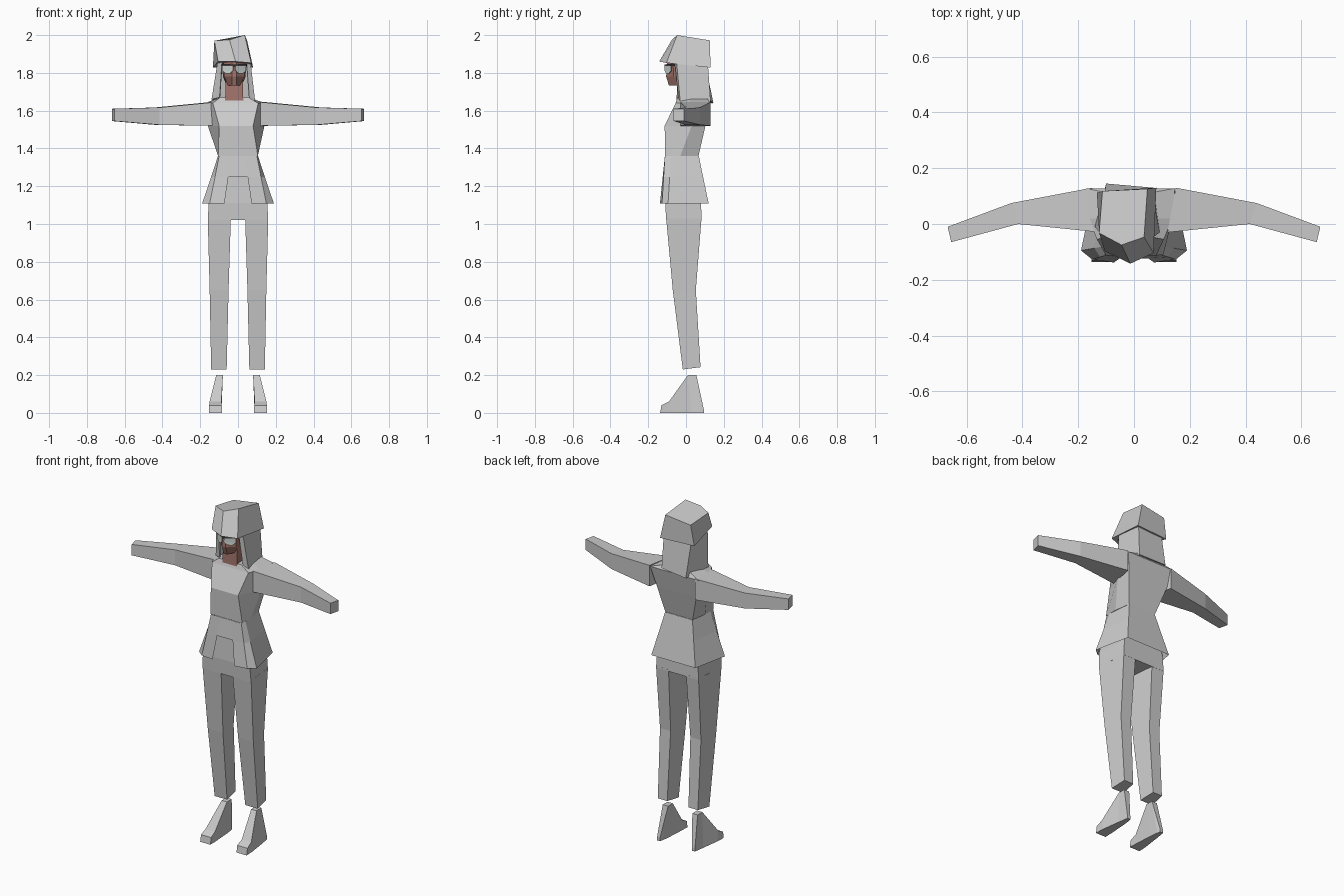
import bpy, bmesh
from mathutils import Vector

cube = bpy.data.objects.get("Cube")
if cube:
    bpy.data.objects.remove(cube, do_unlink=True)


def material(name, r, g, b):
    mat = bpy.data.materials.new(name)
    mat.use_nodes = True
    mat.diffuse_color = (r, g, b, 1)
    mat.node_tree.nodes["Principled BSDF"].inputs["Base Color"].default_value = (r, g, b, 1)
    return mat


GREY = material("light grey", 0.6, 0.6, 0.6)
SKIN = material("brown skin", 0.37, 0.18, 0.15)
LENS = material("pale lens", 0.6, 0.66, 0.63)
FRAME = material("dark frame", 0.06, 0.05, 0.05)


def loft(name, rings, mat, closed=True, skip=None, thickness=0):
    """Bridge matching rings of points; skip(row, column) leaves a face out."""
    bm = bmesh.new()
    rows = [[bm.verts.new(p) for p in ring] for ring in rings]
    count = len(rows[0])
    for r in range(len(rows) - 1):
        low, high = rows[r], rows[r + 1]
        for c in range(count if closed else count - 1):
            if skip and skip(r, c):
                continue
            d = (c + 1) % count
            bm.faces.new((low[c], low[d], high[d], high[c]))
    if closed and not skip:
        bm.faces.new(rows[0])
        bm.faces.new(rows[-1])
    bmesh.ops.recalc_face_normals(bm, faces=bm.faces)
    mesh = bpy.data.meshes.new(name)
    bm.to_mesh(mesh)
    bm.free()
    mesh.materials.append(mat)
    obj = bpy.data.objects.new(name, mesh)
    bpy.context.collection.objects.link(obj)
    if thickness:
        mod = obj.modifiers.new("thickness", 'SOLIDIFY')
        mod.thickness = thickness
    return obj


def mirrored(half, z, cx=0.0):
    """Ring from (x, y) points of the left half, front to back."""
    left = [(cx + x, y, z) for x, y in half]
    right = [(cx - x, y, z) for x, y in reversed(half)]
    return left + right


def box(z, x0, x1, y0, y1, s=1, lift=0.0, taper=0.0):
    """Four-sided ring; lift raises the back, taper narrows it."""
    return [(s * x0, y0, z), (s * x1, y0, z),
            (s * (x1 - taper), y1, z + lift), (s * (x0 + taper), y1, z + lift)]


# Shirt body
loft("torso", [
    mirrored([(0.105, -0.11), (0.105, -0.03), (0.09, 0.066)], 1.36),
    mirrored([(0.09, -0.113), (0.15, 0.03), (0.13, 0.103)], 1.52, -0.01),
    mirrored([(0.12, -0.055), (0.15, 0.02), (0.16, 0.128)], 1.64, -0.013),
    mirrored([(0.075, -0.045), (0.08, 0.02), (0.07, 0.11)], 1.67, -0.02),
], GREY)

# Flared shirt hem with a front notch
waist = [(0.035, -0.112), (0.1, -0.112), (0.106, -0.08), (0.09, 0.068)]
flare = [(0.072, -0.138), (0.15, -0.127), (0.19, -0.095), (0.145, 0.12)]
middle = [Vector(a).lerp(Vector(b), 0.43) for a, b in zip(waist, flare)]
hem_rings = [mirrored(waist, 1.36), mirrored(middle, 1.25), mirrored(flare, 1.108)]
loft("shirt_hem", hem_rings, GREY,
     skip=lambda r, c: r == 1 and c == len(waist) * 2 - 1)

# Hips
loft("hips", [
    box(1.02, -0.16, 0.16, -0.105, 0.082, taper=0.02),
    box(1.11, -0.155, 0.155, -0.11, 0.08, taper=0.02),
    box(1.34, -0.095, 0.095, -0.1, 0.06),
], GREY)

for side, s in (("left", 1), ("right", -1)):
    # Arm, from shoulder to hand
    arm = []
    for xf, xb, yf, yb, z0, z1 in ((0.12, 0.15, -0.03, 0.13, 1.52, 1.645),
                                   (0.415, 0.44, 0.0, 0.075, 1.525, 1.617),
                                   (0.655, 0.668, -0.065, -0.01, 1.545, 1.61)):
        arm.append([(s * xf, yf, z0), (s * xf, yf, z1), (s * xb, yb, z1), (s * xb, yb, z0)])
    loft(side + "_arm", arm, GREY)

    # Trouser leg
    loft(side + "_leg", [
        box(0.23, 0.06, 0.142, -0.017, 0.077, s, lift=0.012, taper=0.01),
        box(0.65, 0.05, 0.15, -0.07, 0.052, s, taper=0.015),
        box(1.03, 0.038, 0.16, -0.105, 0.082, s, taper=0.02),
    ], GREY)

    # Shoe, from narrow heel to toe
    shoe = []
    for y, x0, x1, z, zy in ((0.095, 0.105, 0.125, 0.02, 0.094),
                             (0.075, 0.1, 0.128, 0.2, 0.055),
                             (0.03, 0.095, 0.135, 0.2, 0.01),
                             (-0.08, 0.088, 0.15, 0.06, -0.09),
                             (-0.137, 0.086, 0.153, 0.04, -0.13)):
        top_in, top_out = (0.08, 0.115) if z > 0.1 else (x0, x1)
        shoe.append([(s * x0, y, 0), (s * x1, y, 0),
                     (s * top_out, zy, z), (s * top_in, zy, z)])
    loft(side + "_shoe", shoe, GREY)

# Neck and head
HEAD_X = -0.02
loft("neck", [
    mirrored([(0.048, -0.05), (0.045, 0.04)], 1.655, HEAD_X),
    mirrored([(0.045, -0.045), (0.042, 0.04)], 1.79, HEAD_X),
], SKIN)
loft("head", [
    mirrored([(0.012, -0.09), (0.03, -0.05), (0.04, 0.04)], 1.732, HEAD_X),
    mirrored([(0.012, -0.105), (0.053, -0.065), (0.06, 0.06)], 1.78, HEAD_X),
    mirrored([(0.012, -0.1), (0.058, -0.07), (0.065, 0.08)], 1.87, HEAD_X),
], SKIN)

# Glasses
for side, s in (("left", 1), ("right", -1)):
    def across(x, y, z):
        return (HEAD_X + s * x, y, z)
    loft(side + "_lens", [
        [across(0.006, -0.113, 1.835), across(0.064, -0.08, 1.838)],
        [across(0.006, -0.115, 1.815), across(0.062, -0.08, 1.81)],
        [across(0.024, -0.106, 1.797), across(0.046, -0.092, 1.797)],
    ], LENS, closed=False, thickness=0.004)
    loft(side + "_frame", [
        [across(0.0, -0.115, 1.845), across(0.066, -0.08, 1.847), across(0.068, 0.02, 1.847)],
        [across(0.0, -0.115, 1.834), across(0.066, -0.08, 1.837), across(0.068, 0.02, 1.837)],
    ], FRAME, closed=False, thickness=0.004)

# Hair, open around the face
loft("hair", [
    [(-0.085, -0.06, 1.86), (-0.108, -0.05, 1.86), (-0.108, 0.1, 1.86),
     (0.065, 0.115, 1.86), (0.066, -0.05, 1.86), (0.045, -0.06, 1.86)],
    [(-0.098, -0.035, 1.67), (-0.14, -0.01, 1.66), (-0.1, 0.145, 1.64),
     (0.07, 0.13, 1.65), (0.092, -0.03, 1.64), (0.06, -0.04, 1.67)],
], GREY, closed=False, thickness=0.008)

# Hat, slightly tilted
loft("hat", [
    [(-0.013, -0.142, 1.86), (0.07, -0.104, 1.853), (0.08, 0.13, 1.828),
     (-0.133, 0.112, 1.828), (-0.105, -0.097, 1.86)],
    [(-0.045, -0.075, 1.975), (0.036, -0.047, 2.0), (0.048, 0.126, 1.972),
     (-0.113, 0.118, 1.95), (-0.125, -0.032, 1.97)],
], GREY)
